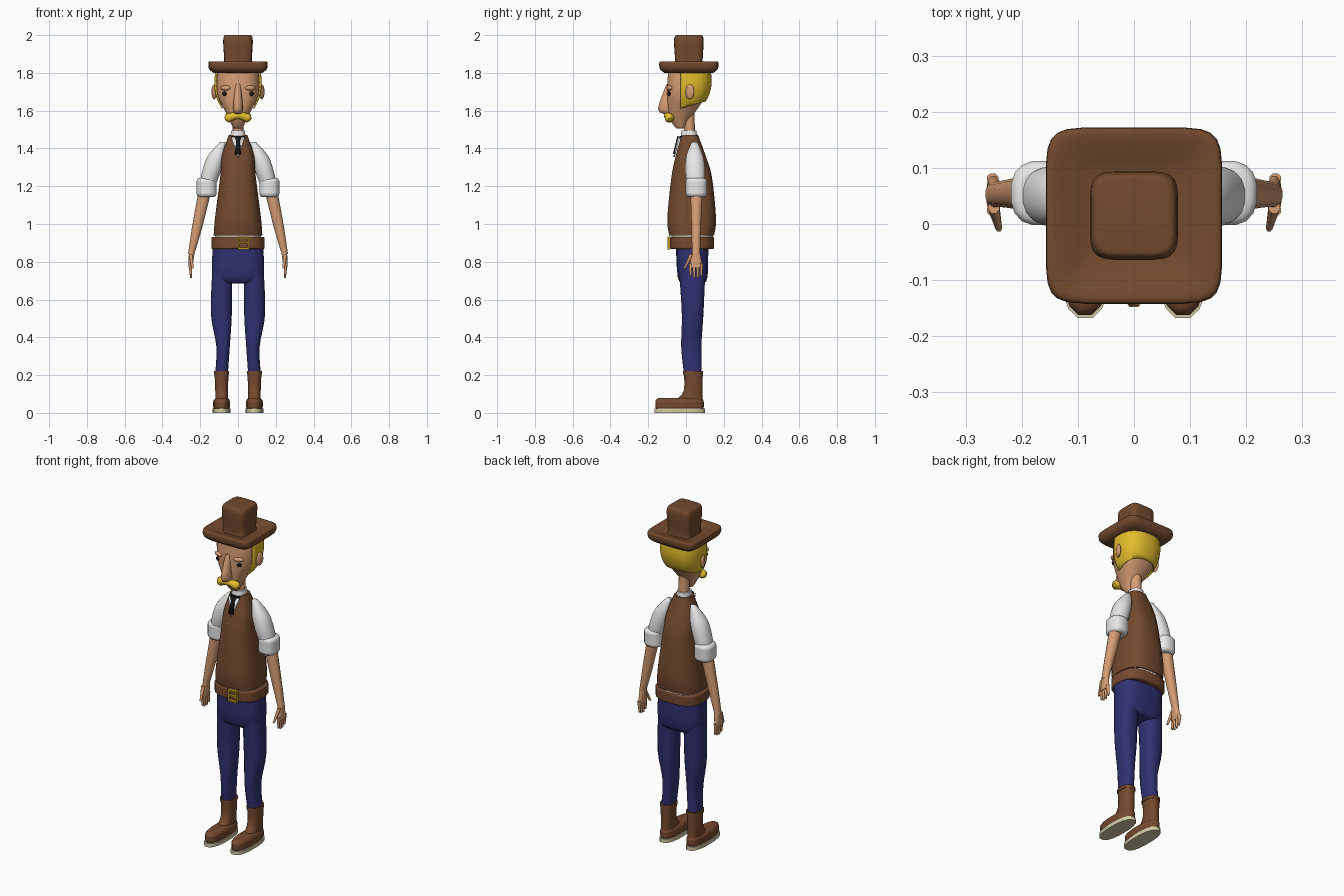
import bpy, bmesh
from math import cos, sin, pi, radians, copysign
from mathutils import Matrix, Vector

if "Cube" in bpy.data.objects:
    bpy.data.objects.remove(bpy.data.objects["Cube"])


def material(name, *rgb):
    mat = bpy.data.materials.new(name)
    mat.use_nodes = True
    mat.diffuse_color = (*rgb, 1)
    shader = mat.node_tree.nodes["Principled BSDF"]
    shader.inputs["Base Color"].default_value = (*rgb, 1)
    shader.inputs["Roughness"].default_value = .8
    return mat


brown = material("brown_cloth", .17, .068, .027)
leather = material("boot_leather", .18, .067, .028)
skin = material("skin", .68, .34, .175)
blond = material("blond_hair", .76, .5, .025)
white = material("white_shirt", .8, .8, .8)
navy = material("navy_trousers", .03, .03, .17)
black = material("black", .01, .01, .01)
cream = material("cream_sole", .65, .6, .38)
gold = material("gold_buckle", .5, .32, .015)


def finish(name, bm, mat, mirror=False, solid=0, bevel=0, sharp=60):
    bmesh.ops.recalc_face_normals(bm, faces=bm.faces)
    mesh = bpy.data.meshes.new(name)
    bm.to_mesh(mesh)
    bm.free()
    mesh.materials.append(mat)
    mesh.shade_smooth()
    mesh.set_sharp_from_angle(angle=radians(sharp))
    obj = bpy.data.objects.new(name, mesh)
    bpy.context.collection.objects.link(obj)
    if bevel:
        mod = obj.modifiers.new("Rounded edges", 'BEVEL')
        mod.width, mod.segments, mod.angle_limit = bevel, 3, radians(50)
    if solid:
        mod = obj.modifiers.new("Thickness", 'SOLIDIFY')
        mod.thickness, mod.offset = solid, 0
    if mirror:
        obj.modifiers.new("Mirror", 'MIRROR')
    return obj


def smooth_rings(keys, steps):
    # spline through the key rings
    keys = [Vector(key) for key in keys]
    result = []
    for i in range(len(keys) - 1):
        before, start, end = keys[max(i - 1, 0)], keys[i], keys[i + 1]
        after = keys[min(i + 2, len(keys) - 1)]
        for step in range(steps):
            t = step / steps
            into, out = (end - before) / 2, (after - start) / 2
            bend = into * t * (1 - t) ** 2 - out * t * t * (1 - t)
            result.append(start.lerp(end, t * t * (3 - 2 * t)) + bend)
    return result + [keys[-1]]


def add_loft(bm, keys, power=2.5, sides=16, steps=3):
    # each ring is x, y, z and two radii; power squares the section off
    loops = []
    for x, y, z, rx, ry in smooth_rings(keys, steps):
        loop = []
        for i in range(sides):
            angle = 2 * pi * (i + .5) / sides
            c, s = cos(angle), sin(angle)
            across = copysign(abs(c) ** (2 / power), c)
            along = copysign(abs(s) ** (2 / power), s)
            loop.append(bm.verts.new((x + rx * across, y + ry * along, z)))
        loops.append(loop)
    for low, high in zip(loops, loops[1:]):
        for i in range(sides):
            bm.faces.new((low[i - 1], low[i], high[i], high[i - 1]))
    bm.faces.new(loops[0])
    bm.faces.new(loops[-1])


def loft(name, mat, keys, power=2.5, sides=16, steps=3, **options):
    bm = bmesh.new()
    add_loft(bm, keys, power, sides, steps)
    return finish(name, bm, mat, **options)


def band(name, mat, centre, radii, height, **options):
    # upright rounded band with softened rims
    x, y, z = centre
    keys = [(x, y, z + side * height / 2, *radii) for side in (-1, 1)]
    return loft(name, mat, keys, steps=1, **options)


def ellipsoid(name, mat, centre, radii, turn=0):
    bm = bmesh.new()
    place = Matrix.Translation(centre) @ Matrix.Rotation(turn, 4, 'Z') @ Matrix.Diagonal((*radii, 1))
    bmesh.ops.create_uvsphere(bm, u_segments=14, v_segments=8, radius=1, matrix=place)
    return finish(name, bm, mat, mirror=True)


def chest_plate(name, mat, half_outline, lift):
    # thin symmetrical plate lying on the sloping chest
    bm = bmesh.new()
    outline = half_outline + [(-x, z) for x, z in reversed(half_outline)]
    bm.faces.new([bm.verts.new((x, (z - 1.6) / 4 - lift, z)) for x, z in outline])
    return finish(name, bm, mat, solid=.008)


# Hat
brim = [(1.8, .13), (1.82, .153), (1.85, .157), (1.86, .145), (1.84, .08)]
loft("hat_brim", brown, [(0, .015, z, r, r) for z, r in brim], power=7, sides=24)
crown = [(1.83, .08), (1.86, .073), (1.97, .079), (2, .07)]
loft("hat_crown", brown, [(0, .015, z, r, r) for z, r in crown], power=5, sides=24, bevel=.01)

# Head
skull = [(0, -.03, 1.505, .025, .02), (0, -.035, 1.55, .045, .05), (0, -.02, 1.6, .07, .075),
         (0, 0, 1.67, .105, .1), (0, .01, 1.74, .115, .11), (0, .01, 1.82, .11, .105)]
loft("head", skin, skull, sides=20, sharp=80)
loft("nose", skin, [(0, -.08, 1.58, .015, .03), (0, -.1, 1.61, .027, .05), (0, -.08, 1.74, .016, .025)],
     power=2, sides=12)
loft("neck", skin, [(0, .02, 1.42, .03, .03), (0, .015, 1.6, .03, .03)], power=2)
ellipsoid("brows", skin, (.066, -.088, 1.72), (.03, .014, .013), turn=.35)
ellipsoid("eyes", black, (.072, -.09, 1.69), (.013, .006, .012), turn=.5)
ellipsoid("ears", skin, (.126, .02, 1.7), (.011, .026, .04), turn=-.4)

# Hair: enlarged skull shell, trimmed at the temples and nape
bm = bmesh.new()
add_loft(bm, [(x, y + .006, z, rx + .007, ry + .007) for x, y, z, rx, ry in skull[2:]], sides=20)
cuts = {(0, -.028, 0): (0, -1, 0), (0, 0, 1.81): (0, 0, 1), (0, .03, 1.63): (0, .3, -1)}
for point, normal in cuts.items():
    bmesh.ops.bisect_plane(bm, geom=bm.verts[:] + bm.edges[:] + bm.faces[:],
                           plane_co=point, plane_no=normal, clear_outer=True)
finish("hair", bm, blond, solid=.008)

# Moustache: swept curve, thin in the middle and fat at the drooping ends
curve = bpy.data.curves.new("moustache", 'CURVE')
curve.dimensions, curve.use_fill_caps = '3D', True
curve.bevel_depth, curve.bevel_resolution = 1, 3
spline = curve.splines.new('POLY')
spline.points.add(12)
for i, point in enumerate(spline.points):
    u = i / 6 - 1
    point.co = (u * .066, abs(u) * .016 - .1, 1.573 - u * u * .02, 1)
    point.radius = .01 if abs(u) == 1 else .017 + .01 * abs(u)
spline.use_smooth = True
curve.materials.append(blond)
bpy.context.collection.objects.link(bpy.data.objects.new("moustache", curve))

# Vest, shirt front, collar and tie
loft("vest", brown, [(0, .03, .94, .13, .12), (0, .03, 1.03, .123, .13), (0, .03, 1.25, .095, .108),
                     (0, .025, 1.36, .086, .08), (0, .02, 1.47, .05, .045)], sides=20, steps=4, power=2.8)
band("shirt_hem", white, (0, .033, .93), (.124, .112), .03, sides=20)
loft("collar", white, [(0, .014, 1.43, .046, .048), (0, .016, 1.495, .036, .04)])
band("collar_band", black, (0, .013, 1.46), (.043, .049), .014)
chest_plate("shirt_front", white, [(.036, 1.46), (.002, 1.355)], lift=.002)
chest_plate("tie", black, [(.022, 1.466), (.01, 1.44), (.016, 1.37)], lift=.008)

# Sleeves, rolled cuffs and forearms
loft("sleeves", white, [(.08, .045, 1.435, .015, .015), (.115, .046, 1.36, .046, .046),
                        (.14, .048, 1.28, .05, .054), (.16, .052, 1.21, .045, .048)],
     power=2.2, mirror=True, sharp=80)
band("cuffs", white, (.166, .055, 1.193), (.054, .058), .1, bevel=.018, mirror=True)
loft("forearms", skin, [(.174, .056, 1.18, .035, .034), (.217, .054, .98, .028, .026),
                        (.248, .053, .84, .017, .022)], power=2.2, sides=12, mirror=True)

# Hands: palm, four fingers and a thumb
bm = bmesh.new()
add_loft(bm, [(.243, .054, .87, .017, .018), (.252, .052, .77, .011, .037)], sides=12)
for i in range(4):
    y = .024 + i * .019
    tip = .71 + .01 * abs(i - 1.4)
    add_loft(bm, [(.252, y, .79, .011, .01), (.249, y, tip, .005, .006)], power=2, sides=8)
add_loft(bm, [(.25, .03, .84, .011, .012), (.241, -.007, .765, .006, .007)], power=2, sides=8)
finish("hands", bm, skin, mirror=True)

# Belt and open buckle with prong
band("belt", leather, (0, .033, .9), (.142, .117), .064, power=2.8, sides=20, bevel=.008)
bm = bmesh.new()
bars = [((x, .9), (.009, .066)) for x in (.004, .054)]
bars += [((.029, z), (.058, .009)) for z in (.87, .9, .93)]
for (x, z), (width, height) in bars:
    place = Matrix.Translation((x, -.09, z)) @ Matrix.Diagonal((width, .018, height, 1))
    bmesh.ops.create_cube(bm, size=1, matrix=place)
finish("buckle", bm, gold)

# Trousers
loft("trouser_hips", navy, [(0, .037, .685, .1, .055), (0, .035, .72, .137, .08), (0, .032, .9, .135, .087)],
     power=3, sides=20)
loft("trouser_legs", navy, [(.087, .036, .21, .034, .048), (.079, .028, .35, .036, .054),
                            (.088, .035, .52, .056, .058), (.084, .033, .74, .054, .07)],
     steps=4, mirror=True)

# Boots with trim and soles
LEG = .087
band("boot_feet", leather, (LEG, -.034, .045), (.045, .13), .07, bevel=.022, mirror=True)
loft("boot_shafts", leather, [(LEG, .02, .07, .034, .07), (LEG, .038, .12, .034, .05),
                              (LEG, .039, .215, .038, .051)], mirror=True)
band("boot_trim", leather, (LEG, .038, .212), (.041, .054), .018, mirror=True)
band("soles", cream, (LEG, -.034, .011), (.048, .136), .022, mirror=True)
